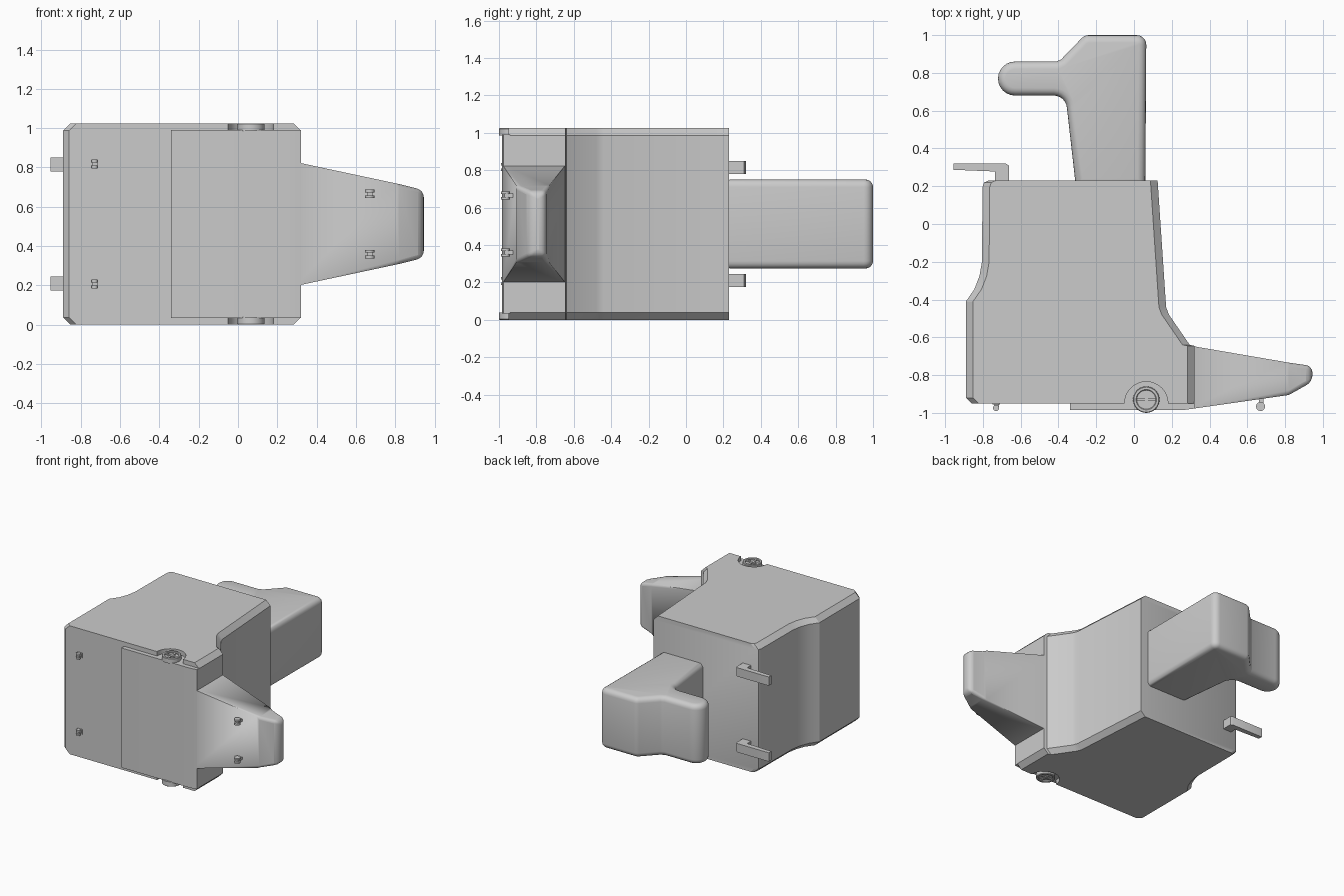
import bpy, bmesh, math
from mathutils import Vector

default_cube = bpy.data.objects.get("Cube")
if default_cube:
    bpy.data.objects.remove(default_cube, do_unlink=True)

WIDTH = 1.025          # the vehicle lies on its side, so its width runs along z
MID = WIDTH / 2

grey = bpy.data.materials.new("plain_grey")
grey.use_nodes = True
grey.diffuse_color = (0.6, 0.6, 0.6, 1)
grey.node_tree.nodes["Principled BSDF"].inputs["Base Color"].default_value = (0.6, 0.6, 0.6, 1)


def loft(name, loops, bevel=0, segments=3, only_caps=False, smooth=30):
    """Skin a row of equal-length loops and cap both ends."""
    bm = bmesh.new()
    rows = [[bm.verts.new(p) for p in loop] for loop in loops]
    n = len(rows[0])
    for a, b in zip(rows, rows[1:]):
        for i in range(n):
            j = (i + 1) % n
            bm.faces.new((a[i], a[j], b[j], b[i]))
    caps = [bm.faces.new(rows[0]), bm.faces.new(rows[-1])]
    bmesh.ops.recalc_face_normals(bm, faces=bm.faces)
    if bevel:
        edges = [e for f in caps for e in f.edges] if only_caps else [
            e for e in bm.edges if e.calc_face_angle(0) > math.radians(30)]
        bmesh.ops.bevel(bm, geom=edges, offset=bevel, segments=segments,
                        profile=0.5, affect='EDGES')
    mesh = bpy.data.meshes.new(name)
    bm.to_mesh(mesh)
    bm.free()
    obj = bpy.data.objects.new(name, mesh)
    bpy.context.collection.objects.link(obj)
    mesh.materials.append(grey)
    bpy.ops.object.select_all(action='DESELECT')
    obj.select_set(True)
    bpy.context.view_layer.objects.active = obj
    bpy.ops.object.shade_smooth_by_angle(angle=math.radians(smooth))
    return obj


def prism(name, outline, z0, z1, **kw):
    """Extrude an xy outline along z."""
    return loft(name, [[(x, y, z) for x, y in outline] for z in (z0, z1)], **kw)


def arc(cx, cy, r, start, end, steps):
    angles = [math.radians(start + (end - start) * i / steps) for i in range(steps + 1)]
    return [(cx + r * math.cos(a), cy + r * math.sin(a)) for a in angles]


def disc(name, cx, cy, r, z0, z1, sides=32):
    return prism(name, arc(cx, cy, r, 0, 360 - 360 / sides, sides - 1), z0, z1)


def rect(x0, x1, y0, y1):
    return [(x0, y0), (x1, y0), (x1, y1), (x0, y1)]


def cut(target, cutter):
    mod = target.modifiers.new("cut", 'BOOLEAN')
    mod.operation = 'DIFFERENCE'
    mod.solver = 'EXACT'
    mod.object = cutter
    bpy.context.view_layer.objects.active = target
    bpy.ops.object.modifier_apply(modifier=mod.name)
    bpy.data.objects.remove(cutter, do_unlink=True)


# Main body: side outline with chamfered front and back corners
body_outline = [(-0.89, -0.92), (-0.86, -0.95), (0.32, -0.95), (0.32, -0.645),
                (0.295, -0.64), (0.185, -0.48), (0.17, -0.44), (0.125, 0.23),
                (-0.77, 0.23), (-0.793, 0.22), (-0.802, 0.195), (-0.805, -0.2),
                (-0.818, -0.275), (-0.845, -0.345), (-0.89, -0.41)]
chamfer = 0.038
body_loops = []
for z, inset in ((0, chamfer), (chamfer, 0), (WIDTH - chamfer, 0), (WIDTH, chamfer)):
    body_loops.append([(x - math.copysign(inset, x), y, z) for x, y in body_outline])
body = loft("main_body", body_loops, smooth=25)

# Floor plate under the body
floor = prism("floor_plate", [(-0.34, -0.985), (0.26, -0.985), (0.32, -0.977),
                              (0.32, -0.94), (-0.34, -0.94)], 0.035, WIDTH - 0.035)

# Tapered front platform with a rounded tip
nose_loops = []
for x, low, high, half in ((0.29, -0.981, -0.643, 0.316), (0.82, -0.905, -0.734, 0.203),
                           (0.945, -0.835, -0.752, 0.172)):
    nose_loops.append([(x, low, MID - half), (x, high, MID - half),
                       (x, high, MID + half), (x, low, MID + half)])
nose = loft("front_platform", nose_loops)
bevel = nose.modifiers.new("round_tip", 'BEVEL')
bevel.limit_method = 'WEIGHT'
bevel.width = 0.035
bevel.segments = 4
weights = nose.data.attributes.new("bevel_weight_edge", 'FLOAT', 'EDGE')
for e in nose.data.edges:
    a, b = (nose.data.vertices[i].co for i in e.vertices)
    if min(a.x, b.x) > 0.9:
        weights.data[e.index].value = 1
    elif max(a.x, b.x) > 0.9:
        weights.data[e.index].value = 0.6

# Upright column with a rounded arm reaching backwards
column = [(0.06, 0.2)] + arc(0.015, 0.95, 0.05, 0, 90, 5) + arc(-0.24, 0.95, 0.05, 90, 135, 3)
column += [(-0.385, 0.872), (-0.41, 0.86)] + arc(-0.63, 0.77, 0.09, 90, 270, 12)
column += arc(-0.425, 0.61, 0.07, 90, 5, 6) + [(-0.308, 0.2)]
prism("column_and_arm", column, MID - 0.238, MID + 0.238,
      bevel=0.04, segments=4, only_caps=True, smooth=40)

# Rear handles
handle = [(-0.735, 0.22), (-0.735, 0.278), (-0.955, 0.287), (-0.955, 0.32),
          (-0.68, 0.32), (-0.662, 0.31), (-0.662, 0.22)]
for side, z in (("right", 0.175), ("left", WIDTH - 0.175 - 0.07)):
    prism(side + "_handle", handle, z, z + 0.07)

# Drive wheels in their arches
WX, WY, WR = 0.065, -0.93, 0.07
for side, sign in (("right", 1), ("left", -1)):
    def depth(d):
        return d if sign == 1 else WIDTH - d
    cut(body, disc("arch_cutter", WX, WY - 0.02, 0.115, depth(-0.05), depth(0.035)))
    disc(side + "_wheel_disc", WX, WY, 0.066, depth(0.012), depth(0.04))
    tyre = []
    for r, d in ((WR, 0.04), (WR, 0.004), (0.066, 0.0), (0.054, 0.0), (0.05, 0.004), (0.05, 0.02)):
        tyre.append([(x, y, depth(d)) for x, y in arc(WX, WY, r, 0, 348.75, 31)])
    loft(side + "_tyre", tyre)
    spoke = 0.008
    prism(side + "_spoke_a", rect(WX - 0.052, WX + 0.052, WY - spoke, WY + spoke), depth(0.004), depth(0.02))
    prism(side + "_spoke_b", rect(WX - spoke, WX + spoke, WY - 0.052, WY + 0.052), depth(0.005), depth(0.02))

# Casters: mounting plate, stem, fork and twin rollers
for place, x, top, r, z_off in (("rear", -0.73, -0.948, 0.016, 0.305),
                                ("front", 0.67, -0.915, 0.024, 0.153)):
    for side, z in (("right", MID - z_off), ("left", MID + z_off)):
        name = side + "_" + place + "_caster_"
        axle = -0.99 + r
        prism(name + "stem", rect(x - 0.008, x + 0.015, axle, top + 0.02), z - 0.01, z + 0.01)
        prism(name + "axle", rect(x - 0.012, x + 0.012, axle - 0.005, axle + 0.005), z - 0.022, z + 0.022)
        for k in (-1, 1):
            disc(name + ("outer" if k > 0 else "inner") + "_roller",
                 x, axle, r, z + k * 0.008, z + k * 0.022, 16)
        if place == "rear":
            prism(name + "plate", rect(x - 0.02, x + 0.02, -0.955, -0.945), z - 0.02, z + 0.02)

# Re-shade the body after cutting the arches
bpy.ops.object.select_all(action='DESELECT')
body.select_set(True)
bpy.context.view_layer.objects.active = body
bpy.ops.object.shade_smooth_by_angle(angle=math.radians(25))
